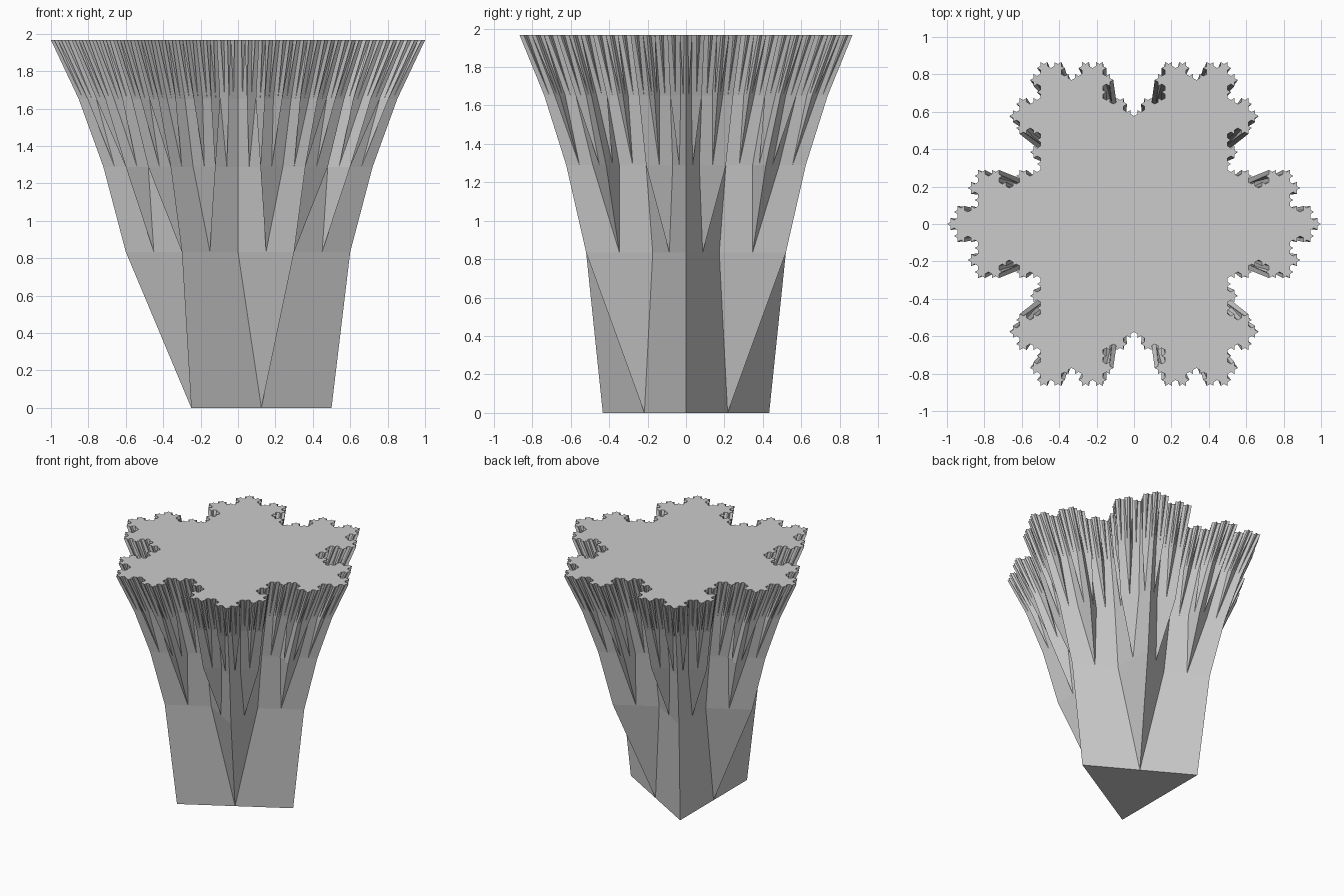
import bpy
import bmesh
from math import cos, sin, tau, pi
from mathutils import Vector, Matrix

cube = bpy.data.objects.get("Cube")
if cube:
    bpy.data.objects.remove(cube, do_unlink=True)

# Height and outer radius of each ring; every ring is one fractal step finer
RINGS = [(0.0, 0.5), (0.834, 0.6), (1.289, 0.72), (1.652, 0.852), (1.966, 1.0)]
TURN = Matrix.Rotation(-pi / 3, 2)


def refine(outline):
    """Replace the middle third of each edge with an outward spike."""
    result = []
    for i, a in enumerate(outline):
        b = outline[(i + 1) % len(outline)]
        third = (b - a) / 3
        result += [a, a + third, a + third + TURN @ third, b - third]
    return result


def add_ring(bm, outline, height, radius):
    return [bm.verts.new((p.x * radius, p.y * radius, height)) for p in outline]


def add_wall(bm, lower, upper):
    """Join a ring to the finer one above; spikes grow from edge midpoints.
    Returns the lower ring with its midpoints included."""
    n = len(lower)
    mids = [bm.verts.new((v.co + lower[(i + 1) % n].co) / 2)
            for i, v in enumerate(lower)]
    loop = []
    for i, (a, m) in enumerate(zip(lower, mids)):
        b = lower[(i + 1) % n]
        corner, near, peak, far = upper[4 * i:4 * i + 4]
        following = upper[(4 * i + 4) % len(upper)]
        bm.faces.new((a, m, near, corner))
        bm.faces.new((m, peak, near))
        bm.faces.new((m, far, peak))
        bm.faces.new((m, b, following, far))
        loop += [a, m]
    return loop


# Fluted body: triangle at the foot, snowflake at the rim
bm = bmesh.new()
outline = [Vector((cos(tau * k / 3), sin(tau * k / 3))) for k in range(3)]
ring = add_ring(bm, outline, *RINGS[0])
foot = None
for height, radius in RINGS[1:]:
    outline = refine(outline)
    upper = add_ring(bm, outline, height, radius)
    loop = add_wall(bm, ring, upper)
    foot = foot or loop
    ring = upper

# Flat caps
bm.faces.new(list(reversed(foot)))
bm.faces.new(ring)
# Consistent outward winding for the spike triangles
bmesh.ops.recalc_face_normals(bm, faces=bm.faces[:])

mesh = bpy.data.meshes.new("snowflake_column")
bm.to_mesh(mesh)
bm.free()
column = bpy.data.objects.new("snowflake_column", mesh)
bpy.context.collection.objects.link(column)

# Plain grey
grey = bpy.data.materials.new("light_grey")
grey.use_nodes = True
colour = (0.6, 0.6, 0.6, 1.0)
grey.diffuse_color = colour
grey.node_tree.nodes["Principled BSDF"].inputs["Base Color"].default_value = colour
mesh.materials.append(grey)
